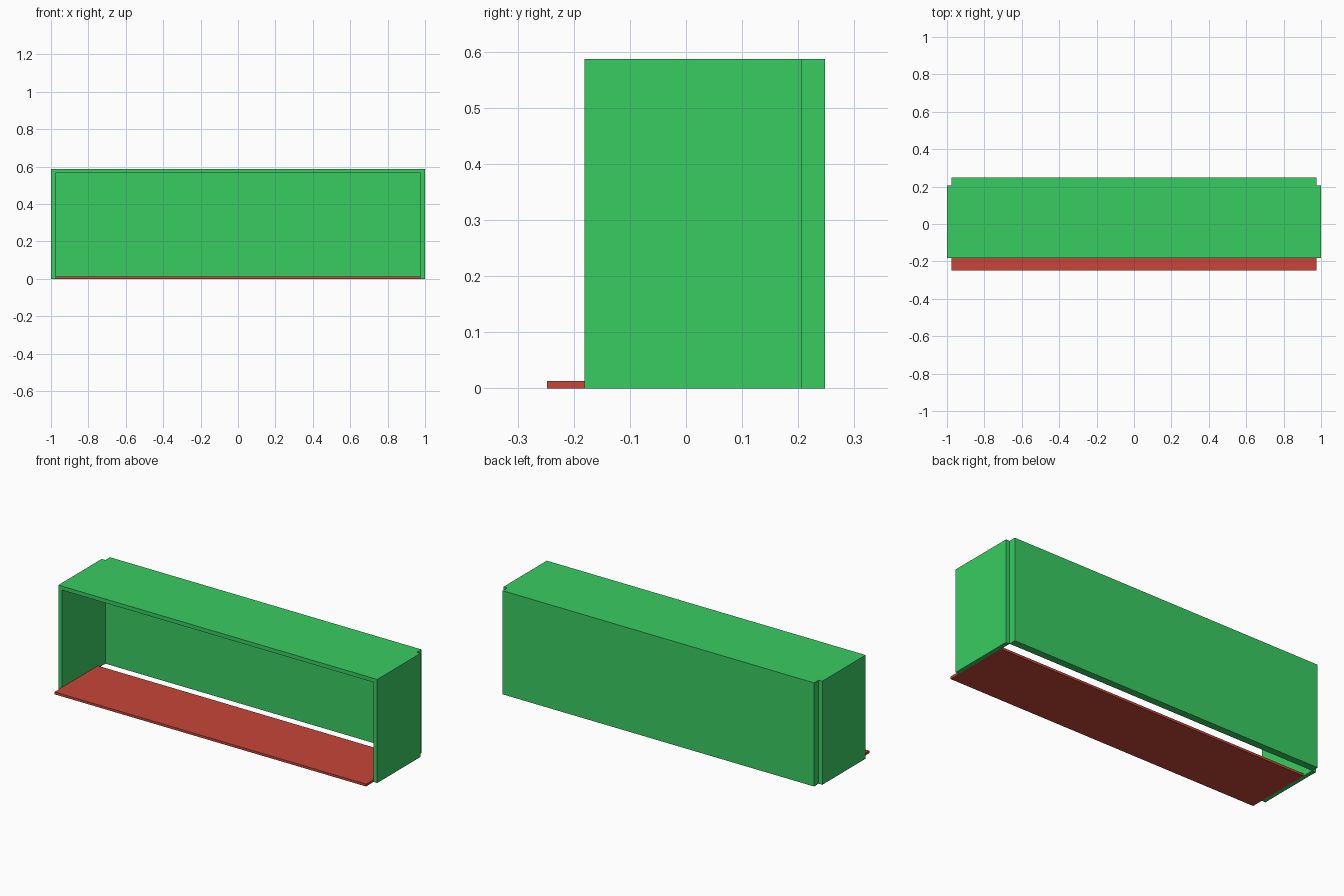
import bpy

if "Cube" in bpy.data.objects:
    bpy.data.objects.remove(bpy.data.objects["Cube"])


def material(name, color):
    m = bpy.data.materials.new(name)
    m.diffuse_color = (*color, 1)
    m.use_nodes = True
    m.node_tree.nodes["Principled BSDF"].inputs["Base Color"].default_value = m.diffuse_color
    return m


green = material("green", (0.04, 0.6, 0.12))
red = material("red", (0.57, 0.06, 0.04))


def panel(name, x, y, z, mat):
    """Box panel from (min, max) ranges on each axis."""
    mid = [(a + b) / 2 for a, b in (x, y, z)]
    bpy.ops.mesh.primitive_cube_add(size=1, location=mid)
    ob = bpy.context.object
    ob.name = name
    ob.scale = [b - a for a, b in (x, y, z)]
    bpy.ops.object.transform_apply(location=False, rotation=False, scale=True)
    ob.data.materials.append(mat)


W, IN = 1.0, 0.977               # outer and inner half widths
FRONT, REAR, BACK = -0.181, 0.207, 0.248
H, LID = 0.5875, 0.565           # overall height, underside of the top

# Case: two sides, top between them, back set in from the corners
panel("left_side", (-W, -IN), (FRONT, REAR), (0, H), green)
panel("right_side", (IN, W), (FRONT, REAR), (0, H), green)
panel("top_panel", (-IN, IN), (FRONT, REAR), (LID, H), green)
panel("back_panel", (-IN, IN), (REAR, BACK), (0, H), green)

# Bottom panel slid forward out of the case
panel("bottom_panel", (-IN, IN), (-BACK, 0.14), (0, 0.0134), red)
